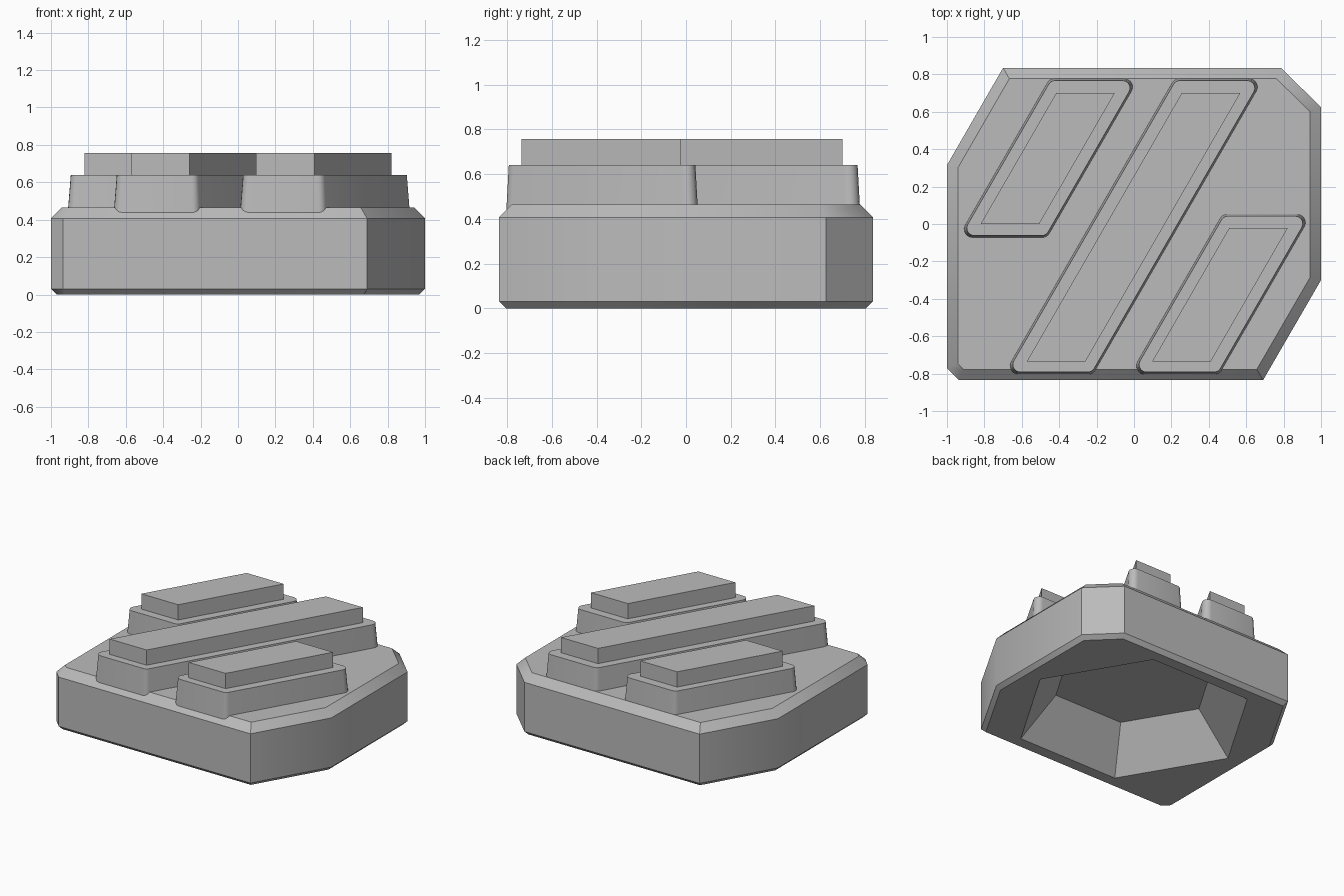
import bpy, bmesh, math
from mathutils import Vector

if "Cube" in bpy.data.objects:
    bpy.data.objects.remove(bpy.data.objects["Cube"])

grey = bpy.data.materials.new("neutral_grey")
grey.diffuse_color = (0.5, 0.5, 0.5, 1)
grey.use_nodes = True
grey.node_tree.nodes["Principled BSDF"].inputs["Base Color"].default_value = grey.diffuse_color
SLANT = 1 / math.tan(math.radians(60))


def inset(pts, d):
    """Move every side of a counter-clockwise outline inward by d."""
    out = []
    n = len(pts)
    for i in range(n):
        p0, p, p1 = (Vector(pts[k % n]) for k in (i - 1, i, i + 1))
        a, b = (p - p0).normalized(), (p1 - p).normalized()
        na, nb = Vector((-a.y, a.x)), Vector((-b.y, b.x))
        out.append(p + (na + nb) * (d / (1 + na.dot(nb))))
    return out


def rounded(pts, r, seg=5):
    """Replace each corner of a convex outline with an arc."""
    out = []
    inner = inset(pts, r)
    n = len(pts)
    for i in range(n):
        a = Vector(pts[i]) - Vector(pts[i - 1])
        b = Vector(pts[(i + 1) % n]) - Vector(pts[i])
        start = math.atan2(a.y, a.x) - math.pi / 2
        turn = math.atan2(a.x * b.y - a.y * b.x, a.dot(b))
        for k in range(seg + 1):
            t = start + turn * k / seg
            out.append(inner[i] + Vector((math.cos(t), math.sin(t))) * r)
    return out


def ring(bm, pts, z):
    return [bm.verts.new((p[0], p[1], z)) for p in pts]


def bridge(bm, lo, hi):
    n = len(lo)
    for i in range(n):
        j = (i + 1) % n
        bm.faces.new((lo[i], lo[j], hi[j], hi[i]))


def finish(bm, name, angle):
    bmesh.ops.recalc_face_normals(bm, faces=bm.faces[:])
    me = bpy.data.meshes.new(name)
    bm.to_mesh(me)
    bm.free()
    me.materials.append(grey)
    ob = bpy.data.objects.new(name, me)
    bpy.context.collection.objects.link(ob)
    bpy.ops.object.select_all(action='DESELECT')
    ob.select_set(True)
    bpy.context.view_layer.objects.active = ob
    bpy.ops.object.shade_smooth_by_angle(angle=math.radians(angle))


def prism(name, layers, angle=30):
    """Closed solid through a stack of (outline, z) layers."""
    bm = bmesh.new()
    rings = [ring(bm, p, z) for p, z in layers]
    for lo, hi in zip(rings, rings[1:]):
        bridge(bm, lo, hi)
    bm.faces.new(rings[0])
    bm.faces.new(rings[-1])
    finish(bm, name, angle)


def slanted(x, y0, y1, w):
    """Parallelogram leaning 60 degrees, lower left corner at x, y0."""
    s = (y1 - y0) * SLANT
    return [(x, y0), (x + w, y0), (x + w + s, y1), (x + s, y1)]


def hexagon(r):
    return [(r * math.cos(k * math.pi / 3), 0.97 * r * math.sin(k * math.pi / 3))
            for k in range(6)]


# Base block: chamfered eight-sided plate with a tapered hexagonal recess below
outline = [(-0.935, -0.835), (0.69, -0.835), (1, -0.30), (1, 0.625),
           (0.785, 0.835), (-0.70, 0.835), (-1, 0.315), (-1, -0.77)]
bm = bmesh.new()
rings = [ring(bm, inset(outline, d), z)
         for d, z in ((0.03, 0), (0, 0.03), (0, 0.407), (0.058, 0.465))]
for lo, hi in zip(rings, rings[1:]):
    bridge(bm, lo, hi)
bm.faces.new(rings[-1])
rim, floor = ring(bm, hexagon(0.855), 0), ring(bm, hexagon(0.59), 0.30)
bridge(bm, rim, floor)
bm.faces.new(floor)
edges = [bm.edges.get((loop[i - 1], loop[i]))
         for loop in (rings[0], rim) for i in range(len(loop))]
bmesh.ops.triangle_fill(bm, edges=edges, use_beauty=True, normal=(0, 0, -1))
finish(bm, "base_block", 35)

# Three slanted treads: rounded tapered bar with a sharp raised pad on top
for name, bar, pad in (
        ("left", (-0.946, -0.075, 0.78), (-0.82, 0.0, 0.70)),
        ("middle", (-0.70, -0.805, 0.78), (-0.573, -0.735, 0.70)),
        ("right", (-0.025, -0.805, 0.055), (0.097, -0.735, -0.022))):
    low = slanted(*bar, 0.483)
    prism(name + "_tread", [(rounded(low, 0.045), 0.405),
                            (rounded(inset(low, 0.013), 0.04), 0.64)])
    top = slanted(*pad, 0.313)
    prism(name + "_pad", [(top, 0.63), (top, 0.757)])
